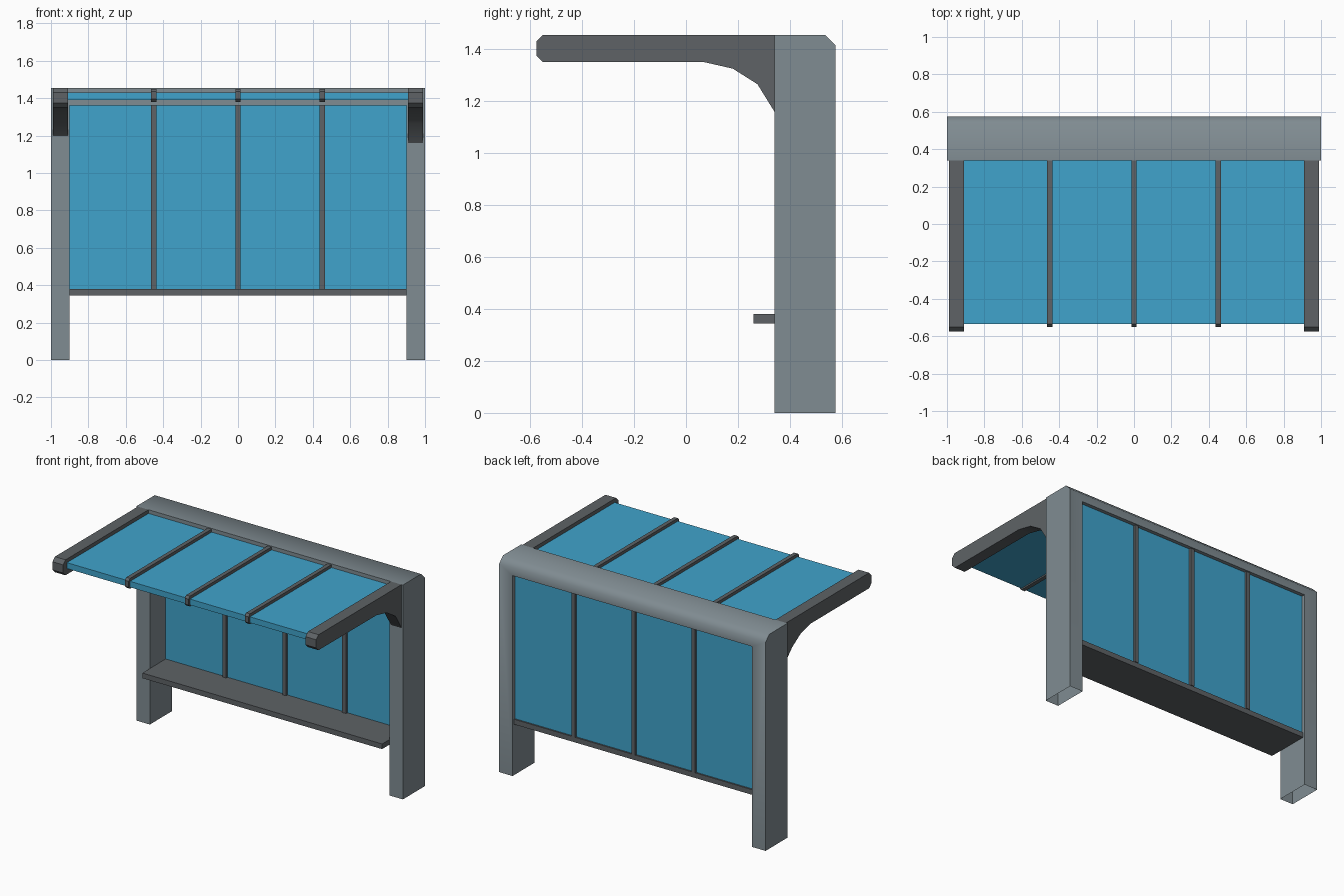
import bpy, bmesh, math
from mathutils import Vector

if "Cube" in bpy.data.objects:
    bpy.data.objects.remove(bpy.data.objects["Cube"])


def material(name, rgb):
    m = bpy.data.materials.new(name)
    m.diffuse_color = (*rgb, 1.0)
    m.use_nodes = True
    m.node_tree.nodes["Principled BSDF"].inputs["Base Color"].default_value = m.diffuse_color
    return m


FRAME = material("light grey frame", (0.216, 0.262, 0.287))
DARK = material("dark grey metal", (0.112, 0.124, 0.133))
GLASS = material("blue glass", (0.051, 0.371, 0.604))


def finish(name, bm, mat, angle=None):
    bmesh.ops.recalc_face_normals(bm, faces=bm.faces)
    me = bpy.data.meshes.new(name)
    bm.to_mesh(me)
    bm.free()
    me.materials.append(mat)
    ob = bpy.data.objects.new(name, me)
    bpy.context.collection.objects.link(ob)
    if angle:
        bpy.ops.object.select_all(action='DESELECT')
        ob.select_set(True)
        bpy.context.view_layer.objects.active = ob
        bpy.ops.object.shade_smooth_by_angle(angle=math.radians(angle))
    return ob


def prism(points, offset):
    bm = bmesh.new()
    face = bm.faces.new([bm.verts.new(p) for p in points])
    new = bmesh.ops.extrude_face_region(bm, geom=[face])["geom"]
    moved = [g for g in new if isinstance(g, bmesh.types.BMVert)]
    bmesh.ops.translate(bm, verts=moved, vec=Vector(offset))
    bmesh.ops.recalc_face_normals(bm, faces=bm.faces)
    return bm


def box(name, x0, x1, y0, y1, z0, z1, mat):
    pts = [(x0, y0, z0), (x1, y0, z0), (x1, y1, z0), (x0, y1, z0)]
    return finish(name, prism(pts, (0, 0, z1 - z0)), mat)


# Portal frame: two posts and a top beam, open at the feet, chamfered top back edge
outline = [(-1, 0), (-1, 1.455), (1, 1.455), (1, 0),
           (0.9, 0), (0.9, 1.36), (-0.9, 1.36), (-0.9, 0)]
bm = prism([(x, 0.34, z) for x, z in outline], (0, 0.235, 0))
edge = [e for e in bm.edges if all(v.co.y > 0.57 and v.co.z > 1.45 for v in e.verts)]
bmesh.ops.bevel(bm, geom=edge, offset=0.04, segments=1, affect='EDGES')
feet = [f for f in bm.faces if all(v.co.z < 0.001 for v in f.verts)]
bmesh.ops.delete(bm, geom=feet, context='FACES')
finish("portal_frame", bm, FRAME, 50)

# Roof arms with curved brackets
for name, x0, root in (("left_roof_arm", -0.99, 1.20), ("right_roof_arm", 0.91, 1.16)):
    profile = [(0.34, 1.455), (-0.55, 1.455), (-0.575, 1.43), (-0.575, 1.375),
               (-0.55, 1.35), (0.07, 1.35), (0.18, 1.325), (0.275, 1.265), (0.34, root)]
    finish(name, prism([(x0, y, z) for y, z in profile], (0.08, 0, 0)), DARK, 30)

# Glass panels
box("roof_glass", -0.91, 0.91, -0.535, 0.34, 1.39, 1.43, GLASS)
box("back_glass", -0.9, 0.9, 0.51, 0.55, 0.38, 1.36, GLASS)

# Bench shelf
box("bench", -0.9, 0.9, 0.26, 0.56, 0.345, 0.38, DARK)

# Glazing bars on the roof and the back
for i, x in enumerate((-0.45, 0, 0.45)):
    tip = [(0.34, 1.45), (-0.535, 1.45), (-0.55, 1.435), (-0.55, 1.395),
           (-0.535, 1.38), (0.34, 1.38)]
    finish(f"roof_bar_{i + 1}",
           prism([(x - 0.014, y, z) for y, z in tip], (0.028, 0, 0)), DARK)
    box(f"back_bar_{i + 1}", x - 0.014, x + 0.014, 0.495, 0.565, 0.38, 1.36, DARK)
